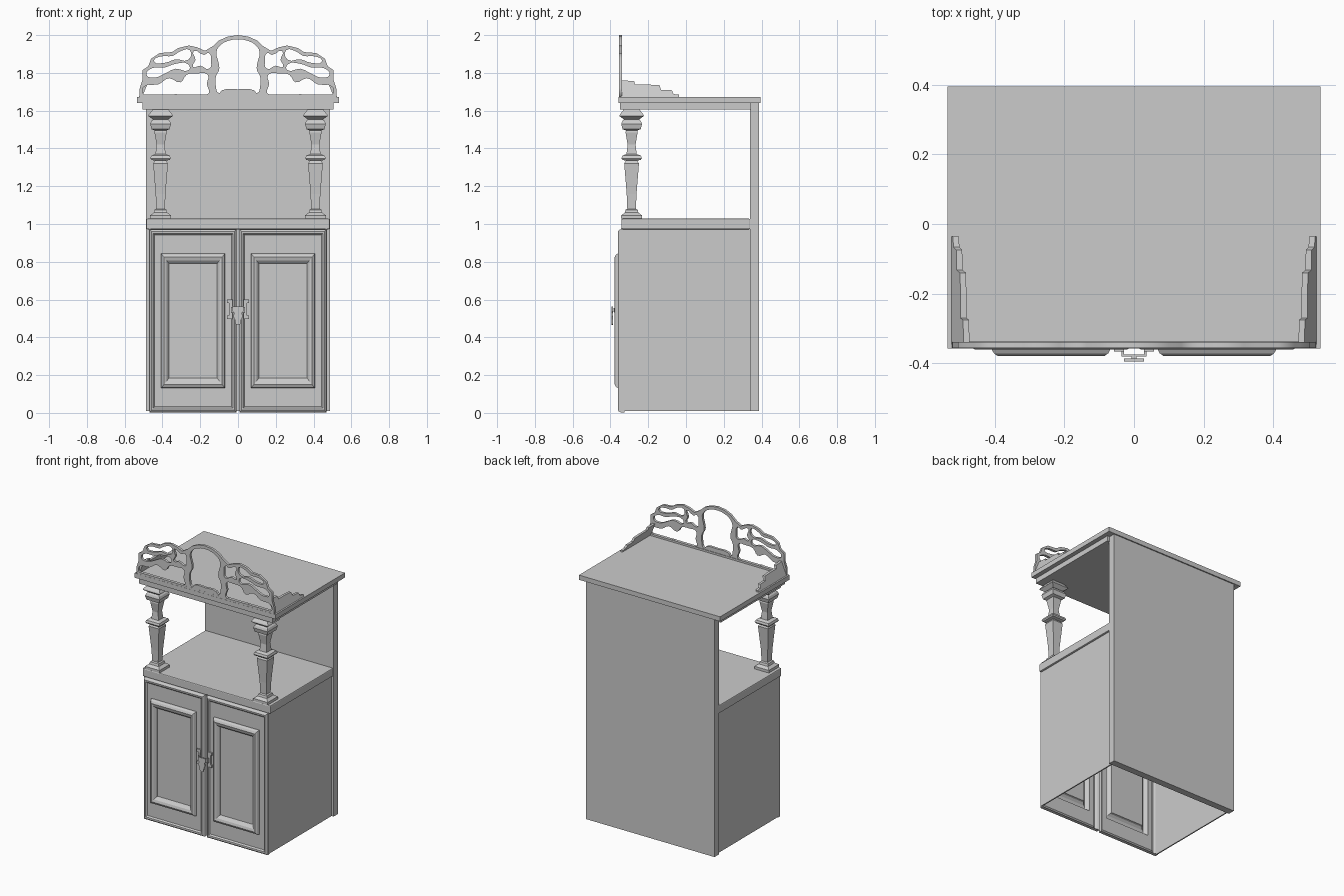
import bpy, bmesh, math


def mesh_object(name, verts, faces):
    me = bpy.data.meshes.new(name)
    me.from_pydata(verts, [], faces)
    bm = bmesh.new()
    bm.from_mesh(me)
    bmesh.ops.recalc_face_normals(bm, faces=bm.faces)
    bm.to_mesh(me)
    bm.free()
    ob = bpy.data.objects.new(name, me)
    bpy.context.collection.objects.link(ob)
    return ob


def box(name, x0, x1, y0, y1, z0, z1, bevel=0):
    v = [(x, y, z) for x in (x0, x1) for y in (y0, y1) for z in (z0, z1)]
    f = [(0, 1, 3, 2), (4, 6, 7, 5), (0, 4, 5, 1), (2, 3, 7, 6), (0, 2, 6, 4), (1, 5, 7, 3)]
    ob = mesh_object(name, v, f)
    if bevel:
        m = ob.modifiers.new("bevel", 'BEVEL')
        m.width, m.segments = bevel, 2
    return ob


def loft(name, rings, cap_start=True, cap_end=True):
    n = len(rings[0])
    faces = [(k * n + i, k * n + (i + 1) % n, (k + 1) * n + (i + 1) % n, (k + 1) * n + i)
             for k in range(len(rings) - 1) for i in range(n)]
    if cap_start:
        faces.append(tuple(range(n)))
    if cap_end:
        faces.append(tuple((len(rings) - 1) * n + i for i in range(n)))
    return mesh_object(name, [p for r in rings for p in r], faces)


def mirror_x(points):
    return [(-x, z) for x, z in reversed(points)]


def fretwork(name, y, half, outer, holes):
    # flat filled curve with holes, stood upright facing the front
    cu = bpy.data.curves.new(name, 'CURVE')
    cu.dimensions, cu.fill_mode, cu.extrude = '2D', 'BOTH', half
    for pts, smooth in [(outer, False)] + [(h, True) for h in holes]:
        if smooth:
            sp = cu.splines.new('BEZIER')
            sp.bezier_points.add(len(pts) - 1)
            sp.resolution_u = 3
            for b, (x, z) in zip(sp.bezier_points, pts):
                b.co = (x, z, 0)
                b.handle_left_type = b.handle_right_type = 'AUTO'
        else:
            sp = cu.splines.new('POLY')
            sp.points.add(len(pts) - 1)
            for p, (x, z) in zip(sp.points, pts):
                p.co = (x, z, 0, 1)
        sp.use_cyclic_u = True
    ob = bpy.data.objects.new(name, cu)
    bpy.context.collection.objects.link(ob)
    ob.location.y = y
    ob.rotation_euler.x = math.pi / 2
    return ob


# Carcass: back, shelf, two-step top
box("back_panel", -0.487, 0.487, 0.34, 0.387, 0.01, 1.64)
box("middle_shelf", -0.485, 0.485, -0.342, 0.34, 0.972, 1.028, 0.006)
box("top_lower_board", -0.505, 0.505, -0.35, 0.345, 1.605, 1.64)
box("top_board", -0.535, 0.535, -0.357, 0.395, 1.64, 1.672)

# Square column profile: half width, height
column = [(0.055, 1.028), (0.055, 1.046), (0.036, 1.06), (0.032, 1.075), (0.023, 1.08),
          (0.026, 1.16), (0.039, 1.32), (0.03, 1.335), (0.049, 1.34), (0.054, 1.348),
          (0.049, 1.362), (0.027, 1.37), (0.021, 1.42), (0.032, 1.485), (0.03, 1.495),
          (0.048, 1.502), (0.055, 1.53), (0.049, 1.545), (0.04, 1.553), (0.065, 1.572),
          (0.062, 1.58), (0.042, 1.605)]

for s, side in ((-1, "left"), (1, "right")):
    box(side + "_side_panel", *sorted((s * 0.464, s * 0.472)), -0.345, 0.34, 0.01, 0.975)

    loft(side + "_column", [[(s * 0.41 + a * r, -0.288 + b * r, z) for a, b in
                             ((-1, -1), (1, -1), (1, 1), (-1, 1))] for r, z in column])

    # Door shell: nested rectangles (inset, depth), then raised moulding and panel
    def rect(ix, iz, y):
        x0, x1, z0, z1 = 0.008 + ix, 0.468 - ix, 0.003 + iz, 0.972 - iz
        return [(s * x0, y, z0), (s * x1, y, z0), (s * x1, y, z1), (s * x0, y, z1)]
    door = [(0, 0, -0.325), (0, 0, -0.346), (0.004, 0.004, -0.355), (0.011, 0.011, -0.36),
            (0.019, 0.022, -0.359), (0.026, 0.03, -0.35), (0.06, 0.128, -0.35),
            (0.06, 0.128, -0.36), (0.066, 0.134, -0.371), (0.076, 0.148, -0.378),
            (0.09, 0.165, -0.373), (0.1, 0.178, -0.362), (0.104, 0.182, -0.35)]
    loft(side + "_door", [rect(*d) for d in door], cap_start=False)

    # Stepped gallery side leaning inward with height
    prof = [(-0.345, 1.67), (-0.345, 1.76), (-0.275, 1.757), (-0.27, 1.738), (-0.2, 1.738),
            (-0.14, 1.735), (-0.132, 1.71), (-0.075, 1.708), (-0.066, 1.688),
            (-0.036, 1.684), (-0.036, 1.67)]
    loft(side + "_gallery", [[(s * (x - 0.4 * (z - 1.67)), y, z) for y, z in prof]
                             for x in (0.508, 0.525)])

    # Latch plate and the bracket that stands off it
    box(side + "_latch_plate", *sorted((s * 0.03, s * 0.047)), -0.366, -0.355, 0.505, 0.592)
    for z in (0.507, 0.59):
        box(side + "_latch_plate_end", *sorted((s * 0.028, s * 0.057)), -0.366, -0.355,
            z - 0.009, z + 0.009)
    box(side + "_latch_post", *sorted((s * 0.029, s * 0.036)), -0.379, -0.36, 0.528, 0.56)

# Latch bar and hanging drop
box("latch_bar", -0.036, 0.036, -0.38, -0.374, 0.532, 0.556)
box("latch_pin", -0.007, 0.007, -0.39, -0.378, 0.537, 0.552)
drop = [(-0.028, 0.562), (-0.028, 0.538), (-0.02, 0.528), (-0.026, 0.512), (-0.017, 0.495),
        (-0.013, 0.47), (0, 0.464)]
drop = drop + mirror_x(drop[:-1])
loft("latch_drop", [[(x, y, z) for x, z in drop] for y in (-0.386, -0.394)])

# Crest: pierced front board
edge = [(0, 2.0), (0.055, 1.992), (0.1, 1.972), (0.135, 1.94), (0.175, 1.917), (0.215, 1.935),
        (0.26, 1.945), (0.315, 1.932), (0.35, 1.91), (0.415, 1.905), (0.46, 1.875),
        (0.475, 1.835), (0.505, 1.815), (0.505, 1.765), (0.52, 1.72), (0.522, 1.671)]
centre = [(0, 1.978), (0.05, 1.97), (0.092, 1.948), (0.114, 1.912), (0.102, 1.85),
          (0.1, 1.815), (0.116, 1.785), (0.118, 1.735), (0.1, 1.692), (0.085, 1.708), (0, 1.713)]
side_holes = [
    [(0.155, 1.905), (0.18, 1.895), (0.235, 1.915), (0.225, 1.87), (0.238, 1.832),
     (0.2, 1.838), (0.152, 1.822), (0.142, 1.86)],
    [(0.255, 1.92), (0.31, 1.912), (0.345, 1.89), (0.41, 1.887), (0.445, 1.863),
     (0.39, 1.853), (0.33, 1.872), (0.262, 1.87)],
    [(0.262, 1.845), (0.33, 1.848), (0.39, 1.828), (0.455, 1.825), (0.485, 1.79),
     (0.44, 1.775), (0.39, 1.795), (0.33, 1.822), (0.26, 1.815)],
    [(0.155, 1.692), (0.33, 1.688), (0.5, 1.688), (0.5, 1.725), (0.42, 1.74), (0.365, 1.772),
     (0.305, 1.75), (0.272, 1.79), (0.215, 1.797), (0.16, 1.79), (0.165, 1.74)],
]
fretwork("crest", -0.347, 0.0085, edge + mirror_x(edge[1:]),
         [centre + mirror_x(centre[1:-1])] + side_holes + [mirror_x(h) for h in side_holes])
box("crest_rail", -0.515, 0.515, -0.356, -0.335, 1.67, 1.685)

# Turn the crest curve into a mesh
bpy.context.view_layer.update()
crest = bpy.data.objects["crest"]
bpy.ops.object.select_all(action='DESELECT')
crest.select_set(True)
bpy.context.view_layer.objects.active = crest
bpy.ops.object.convert(target='MESH')
